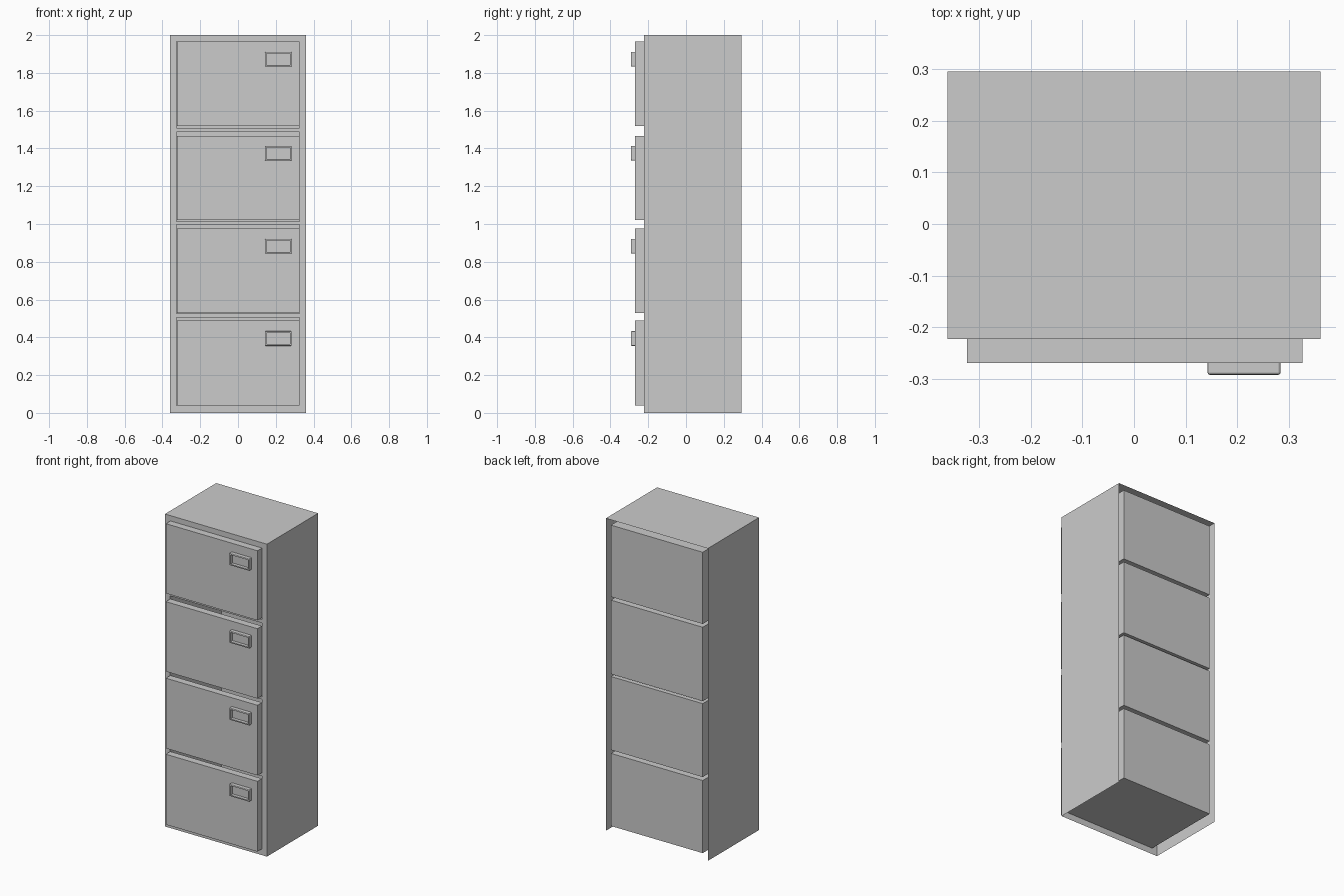
import bpy, bmesh

if "Cube" in bpy.data.objects:
    bpy.data.objects.remove(bpy.data.objects["Cube"])

W, FRONT, BACK, TOP = 0.361, -0.223, 0.295, 2.0
HX = 0.325                                     # half width of drawer openings
HOLES = [(0.04, 0.505), (0.527, 0.997), (1.013, 1.486), (1.507, 1.966)]
PANELS = [(0.04, 0.49), (0.528, 0.977), (1.02, 1.467), (1.52, 1.966)]
HANDLE_Z = [0.394, 0.882, 1.375, 1.872]


def finish(name, bm):
    bmesh.ops.remove_doubles(bm, verts=bm.verts, dist=1e-5)
    me = bpy.data.meshes.new(name)
    bm.to_mesh(me)
    bm.free()
    ob = bpy.data.objects.new(name, me)
    bpy.context.collection.objects.link(ob)
    return ob


def quad(bm, *pts):
    return bm.faces.new([bm.verts.new(p) for p in pts])


def box(bm, x0, x1, y0, y1, z0, z1):
    vs = bmesh.ops.create_cube(bm, size=1)["verts"]
    for v in vs:
        v.co = (x1 if v.co.x > 0 else x0, y1 if v.co.y > 0 else y0,
                z1 if v.co.z > 0 else z0)
    return vs


# Cabinet shell: sides, top, front frame, with cavities running to the back
bm = bmesh.new()
for s in (-1, 1):
    p = [(s * W, FRONT, 0), (s * W, BACK, 0), (s * W, BACK, TOP), (s * W, FRONT, TOP)]
    quad(bm, *(p if s > 0 else p[::-1]))
quad(bm, (-W, FRONT, TOP), (W, FRONT, TOP), (W, BACK, TOP), (-W, BACK, TOP))
xs = [-W, -HX, HX, W]
zs = [0] + [z for h in HOLES for z in h] + [TOP]
for i in range(3):
    for j in range(len(zs) - 1):
        a, b, c, d = xs[i], xs[i + 1], zs[j], zs[j + 1]
        f = quad(bm, (a, FRONT, c), (b, FRONT, c), (b, FRONT, d), (a, FRONT, d))
        if i == 1 and j % 2:
            # push the opening back into a drawer cavity
            new = bmesh.ops.extrude_discrete_faces(bm, faces=[f])["faces"][0]
            for v in new.verts:
                v.co.y = BACK
            for p, q in (((a, c), (b, c)), ((b, c), (b, d)), ((b, d), (a, d)), ((a, d), (a, c))):
                quad(bm, (p[0], FRONT, p[1]), (p[0], BACK, p[1]),
                     (q[0], BACK, q[1]), (q[0], FRONT, q[1]))
finish("cabinet_shell", bm)

for n, ((z0, z1), hz) in enumerate(zip(PANELS, HANDLE_Z), 1):
    # Drawer front slab
    bm = bmesh.new()
    box(bm, -0.323, 0.326, -0.269, FRONT, z0, z1)
    finish(f"drawer_front_{n}", bm)

    # Recessed handle: bevelled block with a sunk centre
    bm = bmesh.new()
    box(bm, 0.142, 0.284, -0.292, -0.268, hz - 0.039, hz + 0.039)
    edges = [e for e in bm.edges if any(v.co.y < -0.28 for v in e.verts)]
    bmesh.ops.bevel(bm, geom=edges, offset=0.005, segments=2, profile=0.5, affect='EDGES')
    bm.normal_update()
    face = max((f for f in bm.faces if f.normal.y < -0.99), key=lambda f: f.calc_area())
    bmesh.ops.inset_region(bm, faces=[face], thickness=0.006)
    new = bmesh.ops.extrude_face_region(bm, geom=[face])["geom"]
    bmesh.ops.translate(bm, vec=(0, 0.021, 0),
                        verts=[g for g in new if isinstance(g, bmesh.types.BMVert)])
    if face.is_valid:
        bmesh.ops.delete(bm, geom=[face], context='FACES_ONLY')
    finish(f"handle_{n}", bm)
